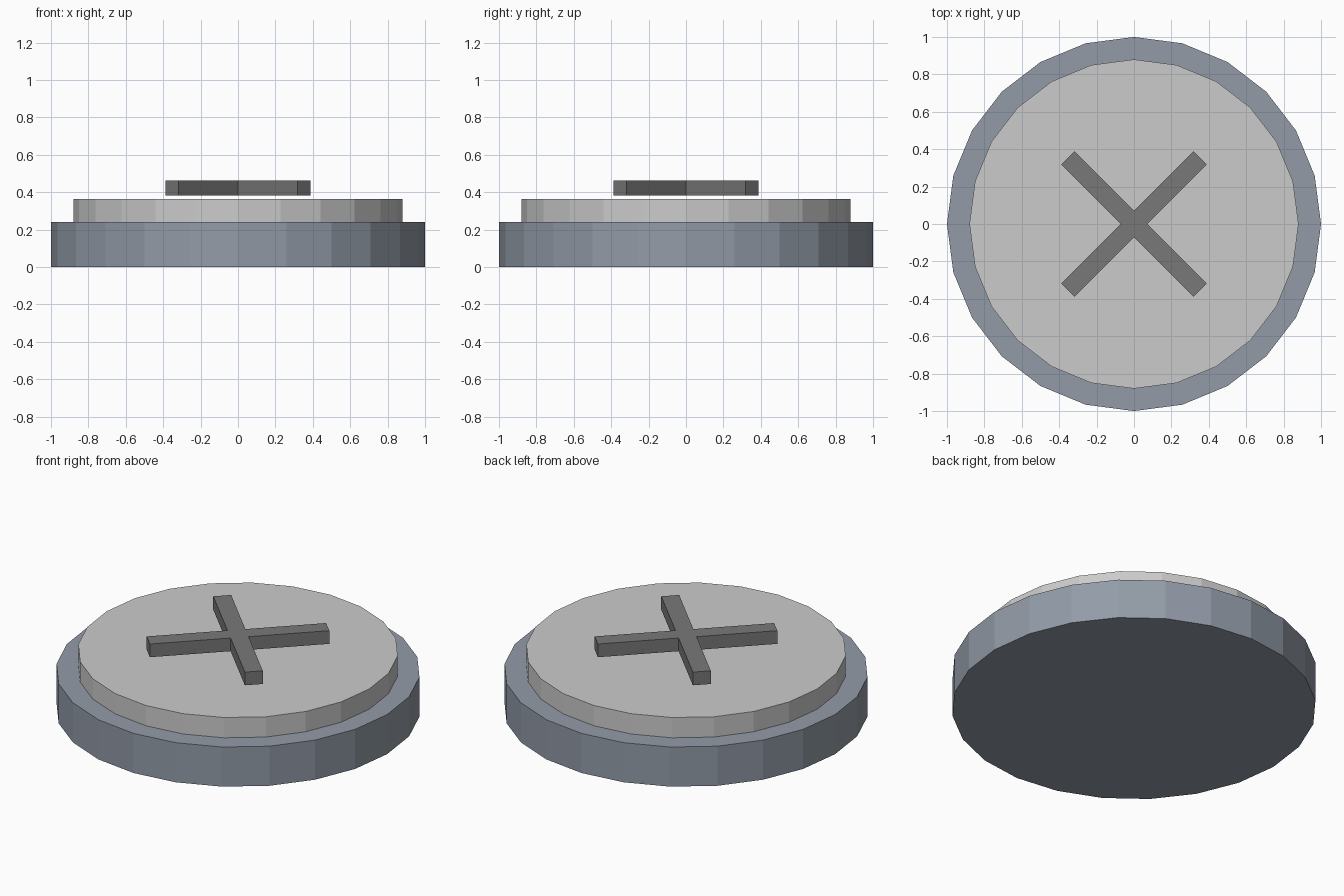
import bpy, bmesh
from math import cos, sin, pi

if "Cube" in bpy.data.objects:
    bpy.data.objects.remove(bpy.data.objects["Cube"])


def prism(name, points, z0, z1, color=None):
    """Extrude a flat outline from z0 up to z1."""
    bm = bmesh.new()
    face = bm.faces.new([bm.verts.new((x, y, z0)) for x, y in points])
    ext = bmesh.ops.extrude_face_region(bm, geom=[face], use_keep_orig=True)
    top = [v for v in ext["geom"] if isinstance(v, bmesh.types.BMVert)]
    bmesh.ops.translate(bm, verts=top, vec=(0, 0, z1 - z0))
    bmesh.ops.recalc_face_normals(bm, faces=bm.faces)
    mesh = bpy.data.meshes.new(name)
    bm.to_mesh(mesh)
    bm.free()
    obj = bpy.data.objects.new(name, mesh)
    bpy.context.collection.objects.link(obj)
    if color:
        mat = bpy.data.materials.new(name + "_color")
        mat.diffuse_color = (*color, 1)
        mat.use_nodes = True
        mat.node_tree.nodes["Principled BSDF"].inputs["Base Color"].default_value = mat.diffuse_color
        mesh.materials.append(mat)
    return obj


def circle(radius, sides=24):
    return [(radius * cos(2 * pi * i / sides), radius * sin(2 * pi * i / sides))
            for i in range(sides)]


def cross(half_length, half_width):
    """Diagonal cross outline: three corners per arm, turned four times."""
    pts = []
    for i in range(4):
        a = pi / 4 + i * pi / 2
        for u, v in ((half_length, -half_width), (half_length, half_width),
                     (half_width, half_width)):
            pts.append((u * cos(a) - v * sin(a), u * sin(a) + v * cos(a)))
    return pts


# Wide slate base
prism("base", circle(1.0), 0.0, 0.24, (0.29, 0.33, 0.39))

# Raised grey plate
prism("plate", circle(0.88), 0.24, 0.363)

# Dark diagonal cross hovering just above the plate
prism("cross", cross(0.5, 0.05), 0.383, 0.463, (0.19, 0.19, 0.19))
